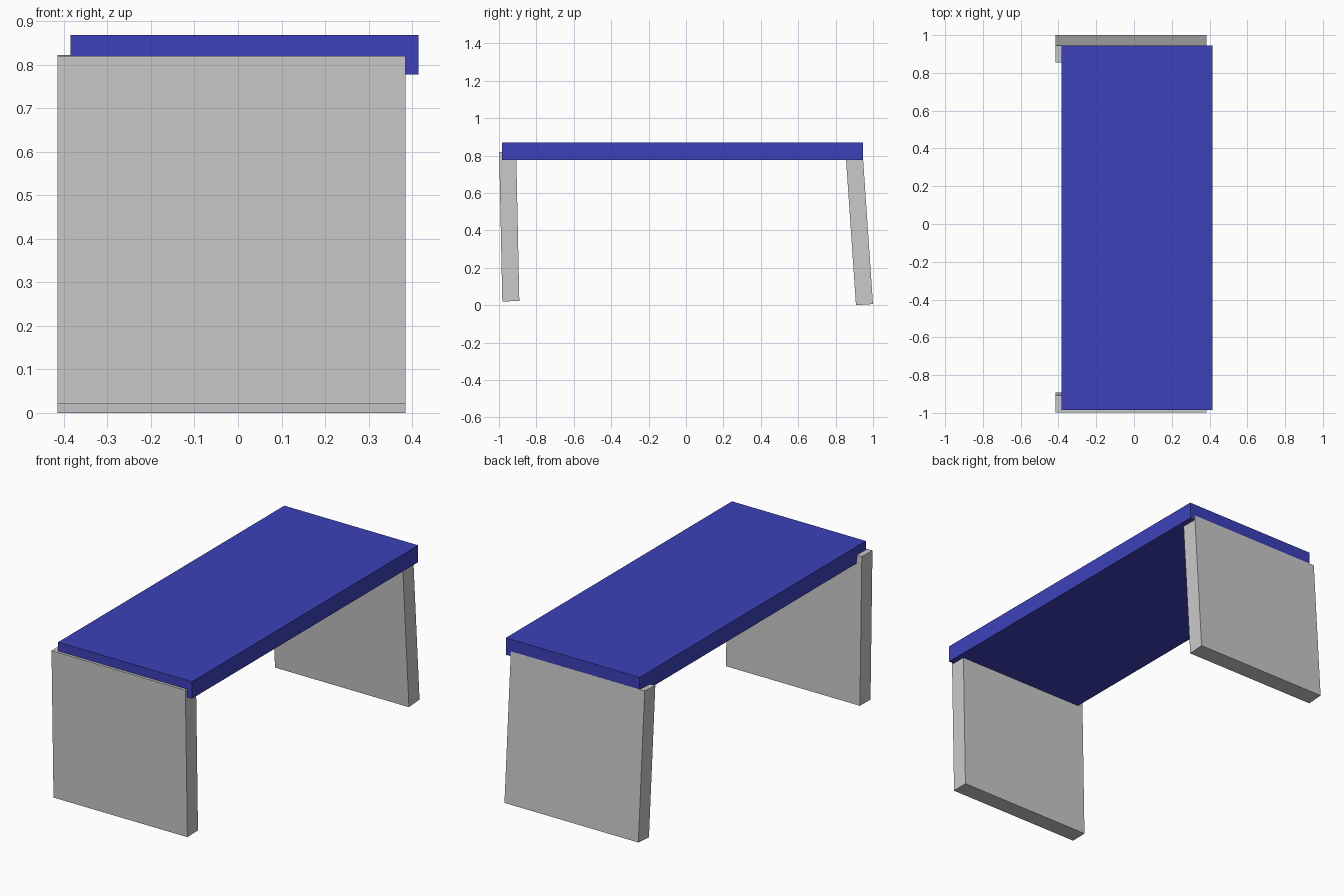
import bpy
import math

cube = bpy.data.objects.get("Cube")
if cube:
    bpy.data.objects.remove(cube, do_unlink=True)


def make_material(name, rgb):
    mat = bpy.data.materials.new(name)
    mat.use_nodes = True
    color = (*rgb, 1.0)
    mat.diffuse_color = color
    mat.node_tree.nodes["Principled BSDF"].inputs["Base Color"].default_value = color
    return mat


def make_panel(name, size, center, tilt, mat):
    """Flat box panel, tilted in degrees about the x axis."""
    bpy.ops.mesh.primitive_cube_add(size=1, location=center)
    panel = bpy.context.object
    panel.name = name
    panel.scale = size
    bpy.ops.object.transform_apply(location=False, rotation=False, scale=True)
    panel.rotation_euler.x = math.radians(tilt)
    panel.data.materials.append(mat)
    return panel


blue = make_material("blue", (0.046, 0.053, 0.49))
grey = make_material("light grey", (0.59, 0.59, 0.59))

# Table top
make_panel("table_top", (0.80, 1.93, 0.091), (0.015, -0.02, 0.823), 0, blue)

# Slab legs, offset to the right and leaning slightly
leg_size = (0.80, 0.091, 0.80)
make_panel("front_leg", leg_size, (-0.015, -0.945, 0.421), 1.2, grey)
make_panel("back_leg", leg_size, (-0.015, 0.927, 0.402), 3.9, grey)
